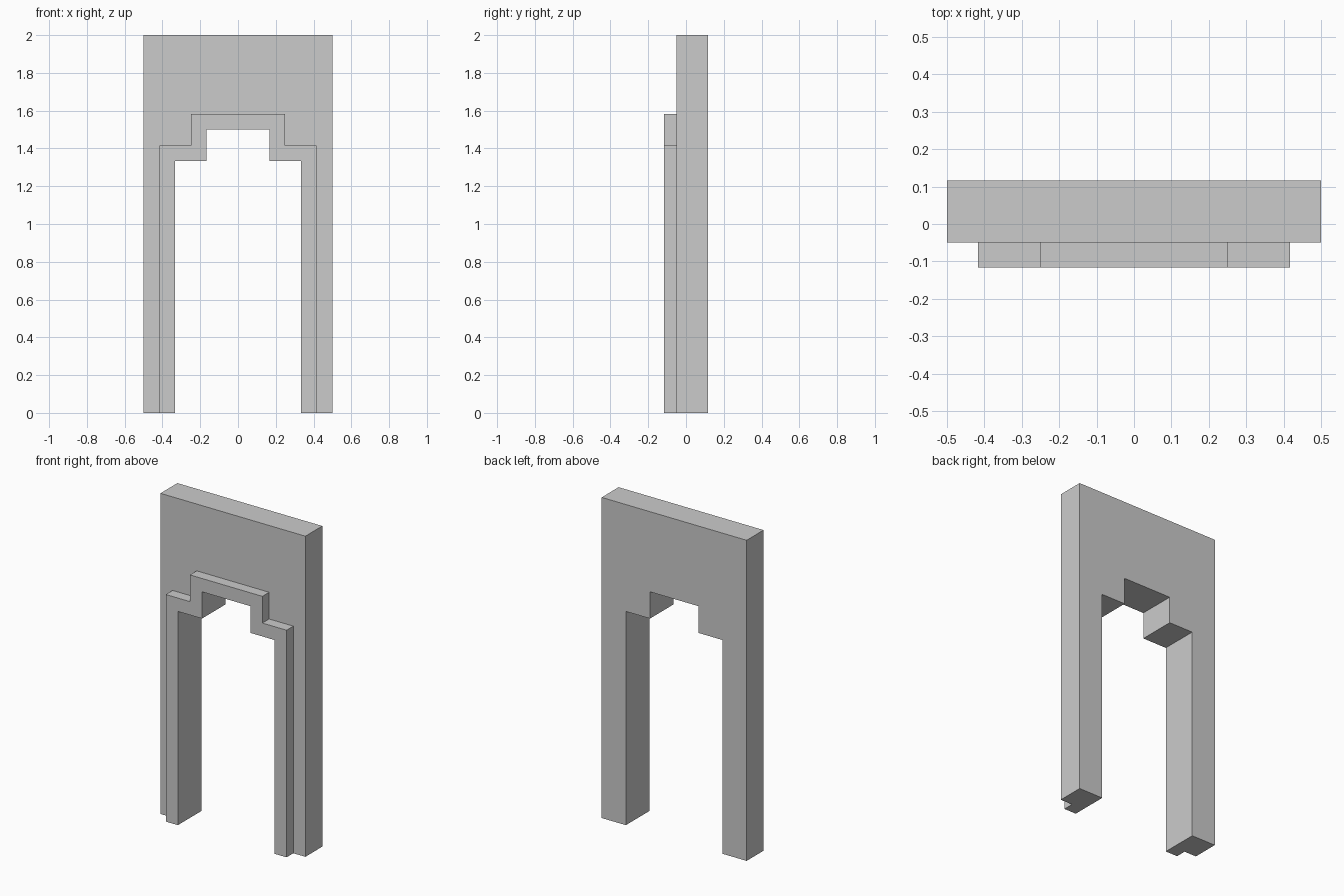
import bpy
import bmesh

if "Cube" in bpy.data.objects:
    bpy.data.objects.remove(bpy.data.objects["Cube"])

# Stepped arch opening, right half: (x, z) from the floor to the crown
OPENING = [(1/3, 0), (1/3, 4/3), (1/6, 4/3), (1/6, 1.5)]
TRIM = 1/12          # width of the raised trim around the opening
BACK, FACE, FRONT = 7/60, -0.05, -7/60


def mirrored(half):
    """Full left-to-right path from its right half."""
    return [(-x, z) for x, z in half] + half[::-1]


def extrude_profile(name, points, y_front, y_back):
    """Solid made by sweeping an (x, z) outline along y."""
    bm = bmesh.new()
    face = bm.faces.new([bm.verts.new((x, y_front, z)) for x, z in points])
    result = bmesh.ops.extrude_face_region(bm, geom=[face], use_keep_orig=True)
    moved = [v for v in result["geom"] if isinstance(v, bmesh.types.BMVert)]
    bmesh.ops.translate(bm, verts=moved, vec=(0, y_back - y_front, 0))
    bmesh.ops.recalc_face_normals(bm, faces=bm.faces)
    mesh = bpy.data.meshes.new(name)
    bm.to_mesh(mesh)
    bm.free()
    obj = bpy.data.objects.new(name, mesh)
    bpy.context.collection.objects.link(obj)
    return obj


inner = mirrored(OPENING)

# Wall slab with the stepped doorway
wall_outer = mirrored([(0.5, 0), (0.5, 2)])
extrude_profile("doorway_wall", wall_outer + inner[::-1], FACE, BACK)

# Raised trim following the opening on the front
trim_outer = mirrored([(x + TRIM, z + TRIM if z else 0) for x, z in OPENING])
extrude_profile("doorway_trim", trim_outer + inner[::-1], FRONT, FACE)
